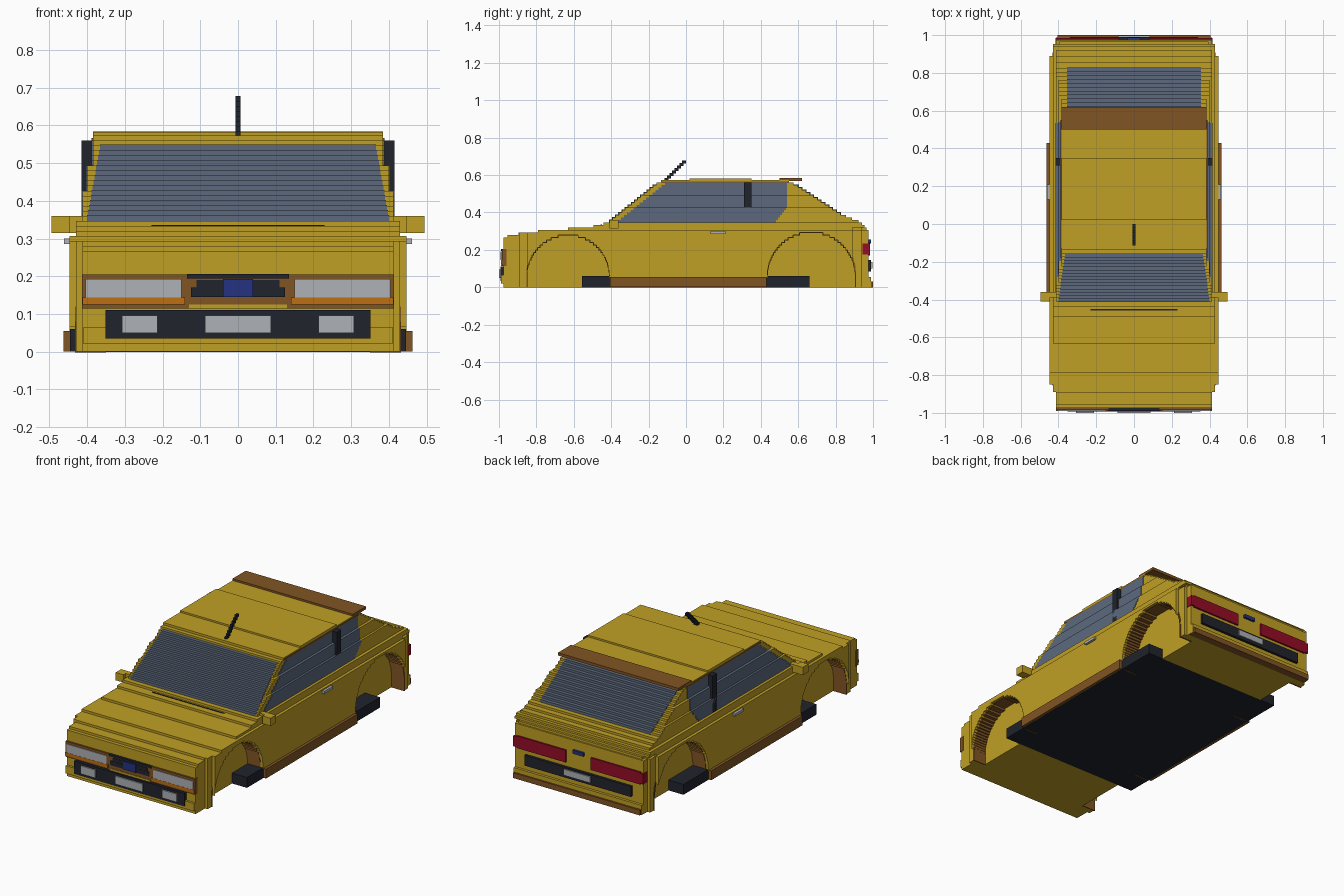
import bpy, bmesh, math

cube = bpy.data.objects.get("Cube")
if cube:
    bpy.data.objects.remove(cube)

V = 0.04 / 3          # height of one step
COLOURS = {
    "yellow": (0.53, 0.35, 0.018), "brown": (0.22, 0.09, 0.017),
    "glass": (0.107, 0.141, 0.205), "black": (0.015, 0.017, 0.026),
    "grey": (0.42, 0.44, 0.47), "orange": (0.51, 0.156, 0.007),
    "blue": (0.017, 0.032, 0.22), "red": (0.30, 0.004, 0.02),
}
MATS = {}
for name, rgb in COLOURS.items():
    m = bpy.data.materials.new(name)
    m.use_nodes = True
    m.diffuse_color = (*rgb, 1)
    m.node_tree.nodes["Principled BSDF"].inputs["Base Color"].default_value = (*rgb, 1)
    MATS[name] = m


def build(name, colour, boxes):
    """One object from boxes (x0, x1, y0, y1, z0, z1)."""
    bm = bmesh.new()
    for x0, x1, y0, y1, z0, z1 in boxes:
        if x1 - x0 < 1e-5 or y1 - y0 < 1e-5:
            continue
        vs = bmesh.ops.create_cube(bm, size=1)["verts"]
        for v in vs:
            v.co = ((x0 + x1) / 2 + v.co.x * (x1 - x0),
                    (y0 + y1) / 2 + v.co.y * (y1 - y0),
                    (z0 + z1) / 2 + v.co.z * (z1 - z0))
    me = bpy.data.meshes.new(name)
    bm.to_mesh(me)
    bm.free()
    me.materials.append(MATS[colour])
    ob = bpy.data.objects.new(name, me)
    bpy.context.collection.objects.link(ob)
    return ob


def wide(w, y0, y1, z0, z1):
    return (-w, w, y0, y1, z0, z1)


def pair(x0, x1, *rest):
    return [(x0, x1, *rest), (-x1, -x0, *rest)]


def lerp(table, z):
    for (a, p), (b, q) in zip(table, table[1:]):
        if z <= b:
            return p + (q - p) * max(0, z - a) / (b - a)
    return table[-1][1]


FRONT = [(0, -.975), (.268, -.975), (.28, -.93), (.295, -.85), (.31, -.67),
         (.325, -.5), (.345, -.42), (.56, -.15), (.573, -.12)]
BACK = [(0, .975), (.30, .975), (.315, .965), (.35, .93), (.39, .83),
        (.54, .6), (.573, .54)]


def front(i):
    return lerp(FRONT, (i + .5) * V)


def back(i):
    return lerp(BACK, (i + .5) * V)


def half_width(i):
    for top, w in ((.31, .447), (.345, .43), (.43, .412), (.5, .40)):
        if (i + .5) * V < top:
            return w
    return .385


ARCHES = [(-.63, .22), (.67, .235)]
INNER = .35


def arch(i, r):
    """Half length of a wheel arch at step i."""
    h = max(0, (i + .5) * V - .06)
    return math.sqrt(max(0, r * r - h * h))


# Stepped body shell, arch linings and windows
body, lining, side_glass, windscreen, rear_glass = [], [], [], [], []
for i in range(43):
    z0, z1, w = i * V, (i + 1) * V, half_width(i)
    f, b = front(i), back(i)
    if i < 24:
        # centre core, open above the floor pan
        if i < 4:
            body += [wide(INNER, f, -.555, z0, z1), wide(INNER, .66, b, z0, z1)]
        else:
            body.append(wide(INNER, f, b, z0, z1))
        # fenders between the wheel arches, stepped in at the corners
        (c1, r1), (c2, r2) = ARCHES
        h1, h2 = arch(i, r1), arch(i, r2)
        spans = [(f, c1 - h1), (c2 + h2, b)]
        if i >= 4:
            spans.append((c1 + h1, c2 - h2))
        for s, e in spans:
            for lo, hi, d in ((-1, -.89, .035), (-.89, -.85, .018), (-.85, .89, 0),
                              (.89, .94, .018), (.94, 1, .035)):
                body += pair(INNER, w - d, max(s, lo), min(e, hi), z0, z1)
        for c, r in ARCHES:
            h, below = arch(i, r), arch(i - 1, r) if i else r
            if below > 0:
                for y0, y1 in ((c - below - .004, c - h + .002),
                               (c + h - .002, c + below + .004)):
                    lining += pair(INNER, w - .015, y0, y1, z0 - .002, z1)
    else:
        body.append(wide(w, f, b, z0, z1))
    if 26 <= i < 42:
        t = (i - 26) / 15
        side_glass.append(wide(w + .003, f + .045, min(.54, .48 + (i - 26) * .011), z0, z1 + .001))
        if i < 41:
            windscreen.append(wide(.40 - .036 * t, f - .003, front(i + 1) + .01, z0, z1 + .002))
        if 29 <= i < 41:
            rear_glass.append(wide(.355, back(i + 1) - .01, b + .003, z0, z1 + .002))
body.append(wide(.385, .02, .35, .573, .583))
build("body", "yellow", body)
build("arch_linings", "brown", lining)
build("side_windows", "glass", side_glass)
build("windscreen", "glass", windscreen)
build("rear_window", "glass", rear_glass)

# Floor pan and sills
build("floor_pan", "black", [wide(.446, -.555, .66, 0, .06)])
build("sills", "brown", pair(.44, .463, -.405, .43, .001, .055))

# Side trim
build("door_pillars", "black", pair(.36, .415, .31, .35, .345, .56))
build("window_top_trim", "brown", pair(.37, .388, -.13, .55, .558, .567))
build("mirrors", "yellow", pair(.41, .495, -.39, -.36, .315, .36)
      + pair(.445, .495, -.41, -.39, .315, .36))
build("door_handles", "grey", pair(.44, .461, .13, .21, .285, .30))

# Roof spoiler, aerial and hood vent
build("spoiler", "brown", [wide(.385, .5, .62, .568, .584)])
build("aerial", "black", [wide(.007, -.115 + k * V, -.115 + (k + 1.6) * V,
                               .568 + k * V, .568 + (k + 1.2) * V) for k in range(8)])
build("hood_vent", "black", [wide(.23, -.457, -.45, .325, .3355)])

# Front lamps and grille
build("front_frame", "brown", [wide(.414, -.985, -.96, .115, .205)])
build("headlamps", "grey", pair(.15, .405, -.989, -.97, .143, .192))
build("indicators", "orange", pair(.14, .412, -.990, -.97, .125, .143))
build("grille", "black", [wide(.125, -.989, -.97, .145, .17), wide(.11, -.988, -.97, .17, .19),
                          wide(.135, -.989, -.97, .194, .206)])
build("front_badge", "blue", [wide(.04, -.993, -.97, .145, .192)])
build("grille_lip", "yellow", [wide(.13, -.988, -.96, .113, .125)])

# Front bumper
build("front_bumper", "yellow", [wide(.41, -.988, -.95, .02, .065)])
build("front_bumper_insert", "black", [wide(.352, -.993, -.96, .035, .11)])
build("fog_lamps", "grey", [wide(.088, -1, -.98, .05, .096)]
      + pair(.213, .308, -1, -.98, .05, .096))

# Rear lamps and bumper
build("tail_lamps", "red", pair(.08, .395, .96, .985, .17, .24)
      + pair(.39, .416, .945, .985, .175, .235))
build("rear_badge", "blue", [wide(.035, .96, .988, .235, .255)])
build("rear_bumper", "yellow", [wide(.41, .95, .99, .0, .055)])
build("rear_bumper_strip", "brown", [wide(.405, .955, 1, -.0005, .03)])
build("rear_bar", "black", [wide(.34, .96, .99, .085, .145)])
build("rear_plate", "grey", [wide(.085, .96, .997, .10, .135)])
